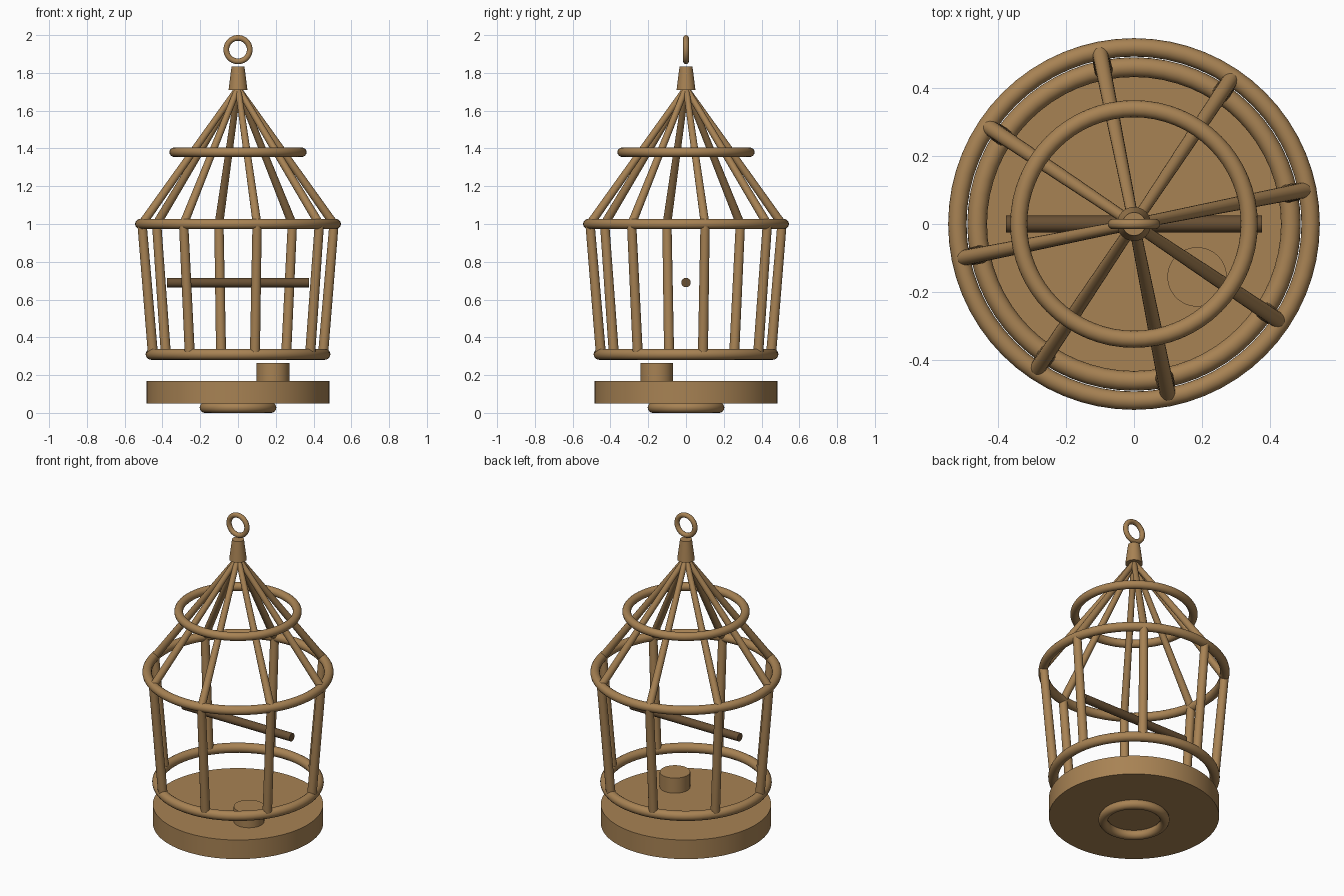
import bpy
from math import pi, radians, cos, sin
from mathutils import Vector

cube = bpy.data.objects.get("Cube")
if cube:
    bpy.data.objects.remove(cube)


def make_material(name, rgb):
    mat = bpy.data.materials.new(name)
    mat.use_nodes = True
    color = (*rgb, 1)
    mat.diffuse_color = color
    mat.node_tree.nodes["Principled BSDF"].inputs["Base Color"].default_value = color
    return mat


brass = make_material("warm_brass", (0.39, 0.225, 0.088))
dark_wood = make_material("dark_wood", (0.14, 0.08, 0.034))


def finish(name, mat=brass):
    obj = bpy.context.object
    obj.name = name
    obj.data.materials.append(mat)
    bpy.ops.object.shade_smooth_by_angle(angle=radians(40))
    return obj


def hoop(name, radius, tube, z, upright=False):
    bpy.ops.mesh.primitive_torus_add(
        major_radius=radius, minor_radius=tube, major_segments=64, minor_segments=16,
        location=(0, 0, z), rotation=(pi / 2 if upright else 0, 0, 0))
    return finish(name)


def rod(name, start, end, r1, r2, sides=16, mat=brass):
    """Round, optionally tapered rod from start to end."""
    start, end = Vector(start), Vector(end)
    axis = end - start
    bpy.ops.mesh.primitive_cone_add(
        vertices=sides, radius1=r1, radius2=r2, depth=axis.length,
        location=(start + end) / 2, rotation=axis.to_track_quat('Z', 'Y').to_euler())
    return finish(name, mat)


# Base with foot ring and feeding cup
hoop("foot_ring", 0.175, 0.028, 0.028)
rod("base", (0, 0, 0.05), (0, 0, 0.17), 0.485, 0.485, 96)
rod("feeding_cup", (0.185, -0.155, 0.165), (0.185, -0.155, 0.265), 0.087, 0.087, 48)

# Horizontal hoops of the cage
hoop("lower_hoop", 0.46, 0.029, 0.31)
hoop("middle_hoop", 0.518, 0.027, 1.0)
hoop("upper_hoop", 0.338, 0.025, 1.38)

# Eight bars: a wall section leaning outward and a roof section meeting at the top
for i in range(8):
    a = radians(11.25 + 45 * i)
    out = Vector((cos(a), sin(a), 0))
    up = Vector((0, 0, 1))
    foot = out * 0.46 + up * 0.32
    shoulder = out * 0.518 + up
    rod(f"wall_bar_{i + 1}", foot, shoulder, 0.027, 0.025)
    rod(f"roof_bar_{i + 1}", shoulder, up * 1.72, 0.023, 0.016)

# Perch, cap and hanging ring
rod("perch", (-0.375, 0, 0.69), (0.375, 0, 0.69), 0.025, 0.025, mat=dark_wood)
rod("top_cap", (0, 0, 1.71), (0, 0, 1.835), 0.05, 0.034, 32)
hoop("hanging_ring", 0.062, 0.015, 1.923, upright=True)
